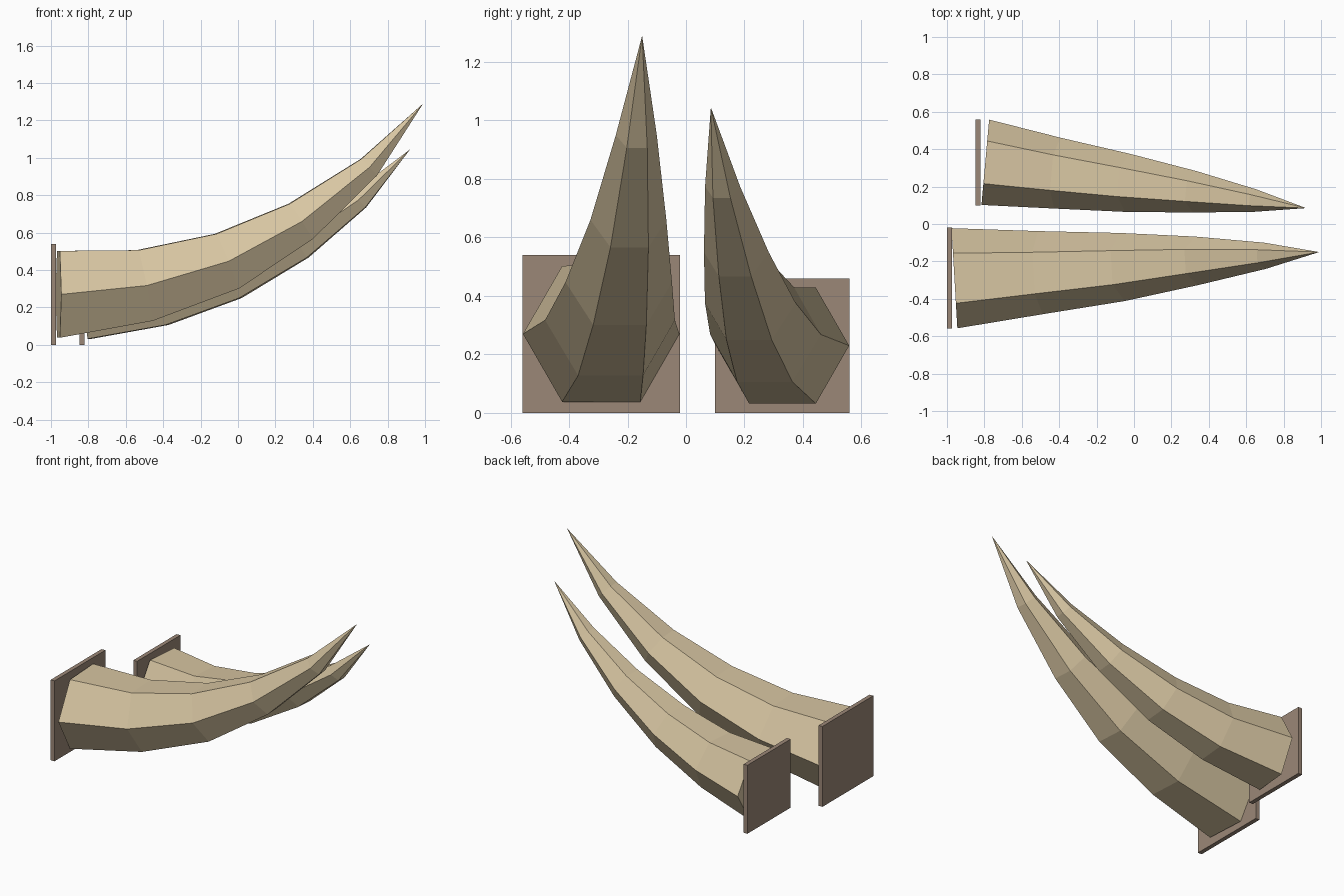
import bpy, bmesh, math
from mathutils import Vector

cube = bpy.data.objects.get("Cube")
if cube:
    bpy.data.objects.remove(cube, do_unlink=True)


def make_material(name, rgb):
    mat = bpy.data.materials.new(name)
    mat.use_nodes = True
    colour = (*rgb, 1.0)
    mat.diffuse_color = colour
    mat.node_tree.nodes["Principled BSDF"].inputs["Base Color"].default_value = colour
    return mat


ivory = make_material("ivory", (0.68, 0.56, 0.36))
brown = make_material("brown mount", (0.33, 0.245, 0.185))


def finish(bm, name, mat):
    bmesh.ops.recalc_face_normals(bm, faces=bm.faces)
    mesh = bpy.data.meshes.new(name)
    bm.to_mesh(mesh)
    bm.free()
    mesh.materials.append(mat)
    obj = bpy.data.objects.new(name, mesh)
    bpy.context.collection.objects.link(obj)
    return obj


def tusk(name, centres, base_radius, yaw):
    """Six-sided horn swept along its centres, tapering to a point."""
    taper = (1.0, 0.83, 0.68, 0.485, 0.262)
    centres = [Vector(c) for c in centres]
    across = Vector((-yaw, 1, 0)).normalized()
    forward = Vector((1, yaw, 0)).normalized()
    bm = bmesh.new()
    rings = []
    for i, scale in enumerate(taper):
        along = centres[i + 1] - centres[i - 1] if i else forward
        up = along.cross(across).normalized()
        r = base_radius * scale
        rings.append([bm.verts.new(centres[i] + r * (math.cos(a) * across + math.sin(a) * up))
                      for a in (k * math.pi / 3 for k in range(6))])
    tip = bm.verts.new(centres[-1])
    bm.faces.new(rings[0])
    for low, high in zip(rings, rings[1:]):
        for k in range(6):
            n = (k + 1) % 6
            bm.faces.new((low[k], low[n], high[n], high[k]))
    for k in range(6):
        bm.faces.new((rings[-1][k], rings[-1][(k + 1) % 6], tip))
    return finish(bm, name, ivory)


def plate(name, x, y, size):
    """Square upright mounting plate standing on the ground."""
    bm = bmesh.new()
    bmesh.ops.create_cube(bm, size=1)
    bmesh.ops.scale(bm, vec=(0.028, size, size), verts=bm.verts)
    bmesh.ops.translate(bm, vec=(x, y, size / 2), verts=bm.verts)
    return finish(bm, name, brown)


# Large horn and its plate, at the front
tusk("front_tusk",
     [(-0.96, -0.29, 0.27), (-0.5, -0.26, 0.317), (-0.06, -0.23, 0.447),
      (0.335, -0.197, 0.66), (0.7, -0.17, 0.95), (0.99, -0.15, 1.29)], 0.268, -0.058 * -1)
plate("front_plate", -0.986, -0.29, 0.54)

# Smaller horn and its plate, at the back
tusk("back_tusk",
     [(-0.795, 0.33, 0.23), (-0.41, 0.272, 0.268), (-0.035, 0.22, 0.376),
      (0.325, 0.172, 0.55), (0.65, 0.125, 0.775), (0.92, 0.085, 1.045)], 0.229, -0.09)
plate("back_plate", -0.834, 0.33, 0.46)
